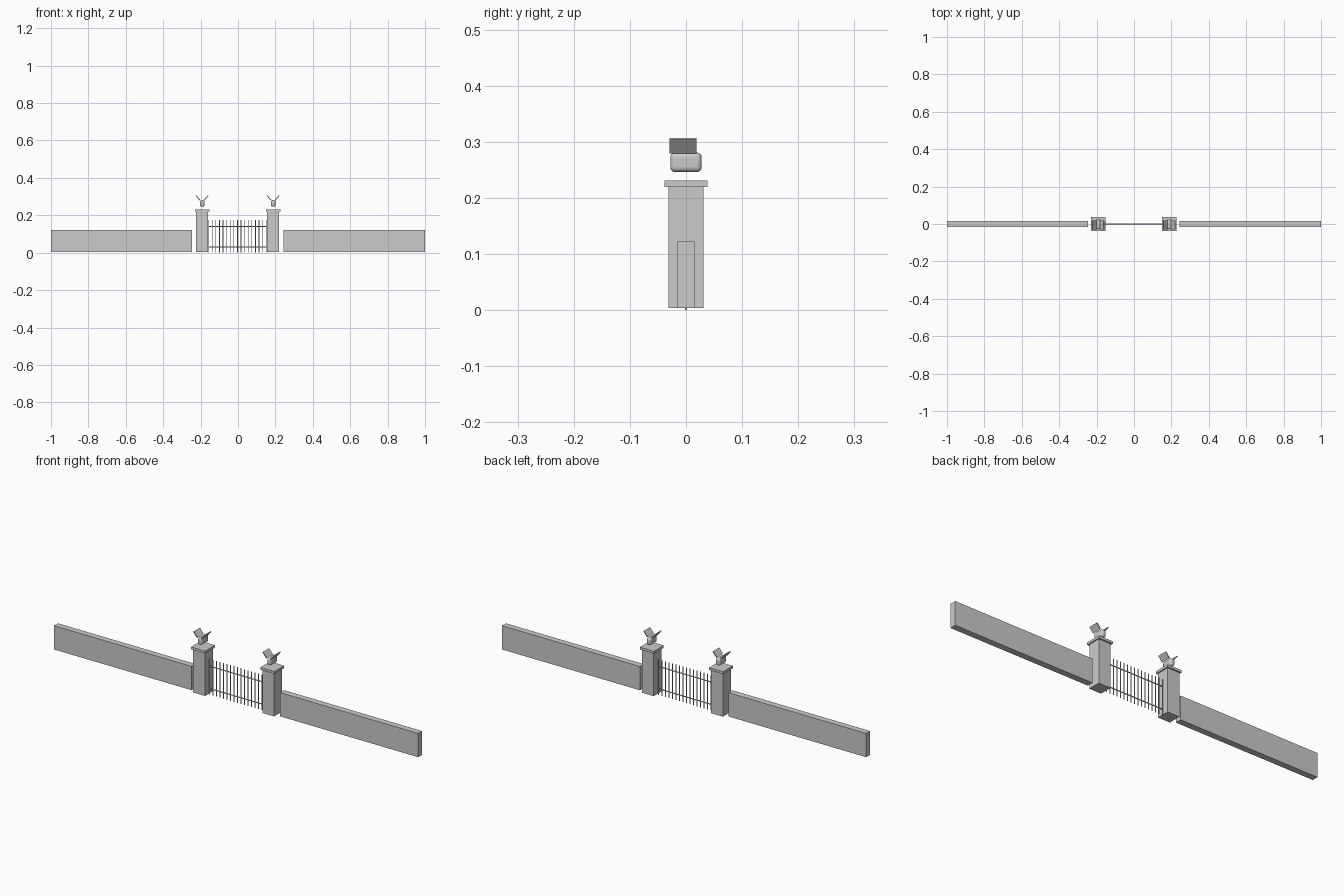
import bpy
from math import radians

if "Cube" in bpy.data.objects:
    bpy.data.objects.remove(bpy.data.objects["Cube"])


def box(name, center, size, tilt=0.0):
    bpy.ops.mesh.primitive_cube_add(size=1, location=center)
    ob = bpy.context.object
    ob.name = name
    ob.scale = size
    bpy.ops.object.transform_apply(location=False, rotation=False, scale=True)
    ob.rotation_euler[1] = tilt
    return ob


def rod(name, center, radius, length, horizontal=False):
    rot = (0, radians(90), 0) if horizontal else (0, 0, 0)
    bpy.ops.mesh.primitive_cylinder_add(vertices=8, radius=radius, depth=length,
                                        location=center, rotation=rot)
    ob = bpy.context.object
    ob.name = name
    bpy.ops.object.shade_smooth_by_angle(angle=radians(50))
    return ob


def span(name, x0, x1, depth, z0, z1):
    return box(name, ((x0 + x1) / 2, 0, (z0 + z1) / 2), (x1 - x0, depth, z1 - z0))


# long boundary walls
span("wall_left", -1.0, -0.245, 0.031, 0.004, 0.122)
span("wall_right", 0.242, 1.0, 0.031, 0.004, 0.122)

for side, px in (("left", -0.192), ("right", 0.188)):
    # pillar and its cap
    span("pillar_" + side, px - 0.0325, px + 0.0325, 0.063, 0.004, 0.219)
    span("pillar_cap_" + side, px - 0.0385, px + 0.0385, 0.077, 0.219, 0.231)

    # rounded bird body floating above the cap
    body = box("bird_body_" + side, (px, 0, 0.2635), (0.024, 0.056, 0.035))
    bev = body.modifiers.new("round", "BEVEL")
    bev.width = 0.009
    bev.segments = 4
    bpy.ops.object.shade_smooth_by_angle(angle=radians(40))

    # raised wings, one each way
    for wing, s in (("left", -1), ("right", 1)):
        box("bird_wing_%s_%s" % (side, wing), (px + s * 0.0215, -0.0055, 0.293),
            (0.005, 0.048, 0.0325), s * radians(40))

# gate uprights
X0, X1, COUNT = -0.157, 0.151, 17
for i in range(COUNT):
    x = X0 + (X1 - X0) * i / (COUNT - 1)
    rod("gate_bar_%02d" % i, (x, 0, 0.088), 0.0018, 0.176)

# gate rails
for name, z in (("gate_rail_lower", 0.03), ("gate_rail_upper", 0.141)):
    rod(name, ((X0 + X1) / 2, 0, z), 0.0025, X1 - X0, True)
